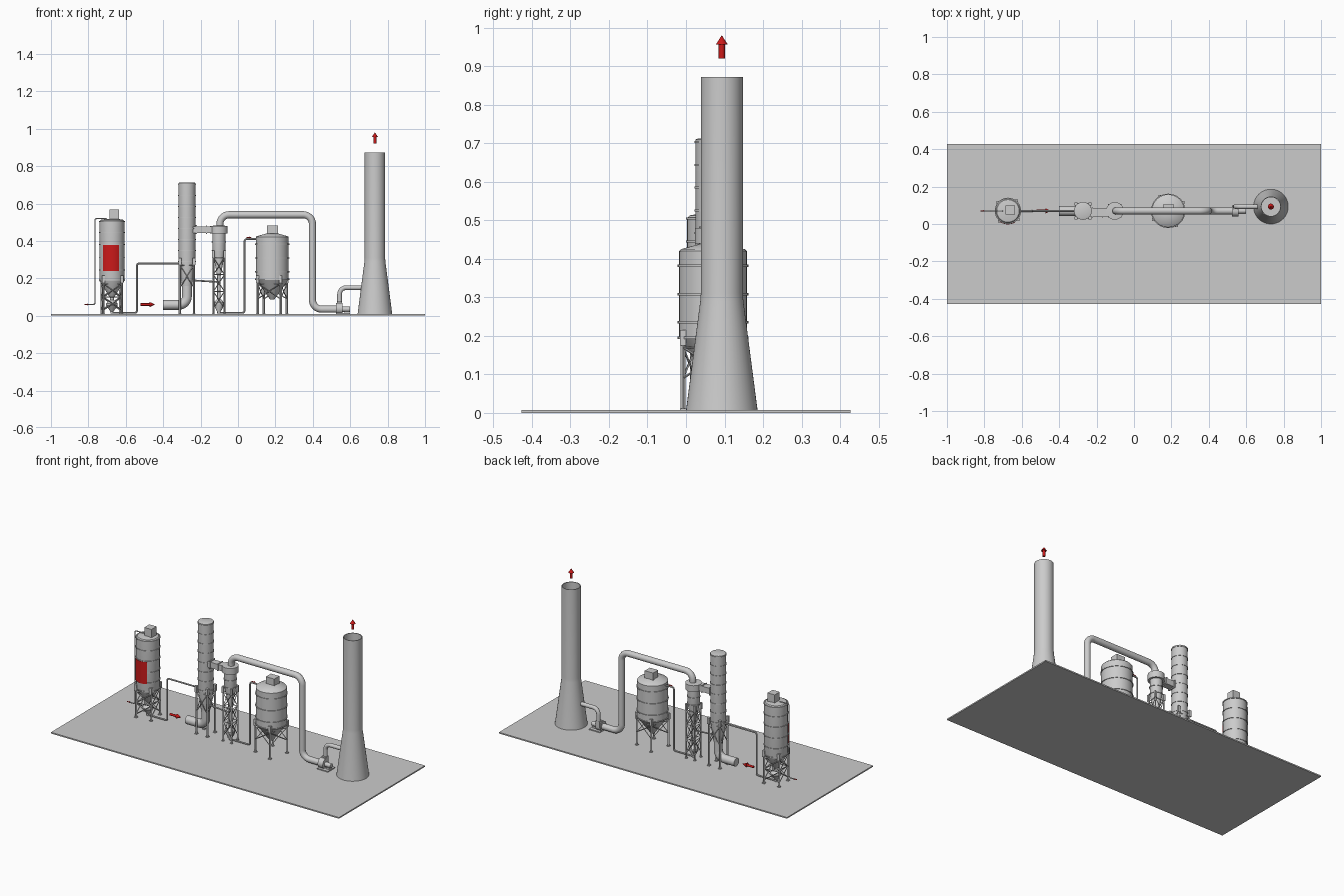
import bpy, bmesh
from math import sin, cos, pi, radians
from mathutils import Vector

if "Cube" in bpy.data.objects:
    bpy.data.objects.remove(bpy.data.objects["Cube"])

Y = 0.07  # common process line
red = bpy.data.materials.new("red")
red.diffuse_color = (0.6, 0.01, 0.01, 1)
red.use_nodes = True
red.node_tree.nodes["Principled BSDF"].inputs["Base Color"].default_value = red.diffuse_color


def finish(name, bm, mat=None):
    me = bpy.data.meshes.new(name)
    bmesh.ops.recalc_face_normals(bm, faces=bm.faces)
    bm.to_mesh(me)
    bm.free()
    ob = bpy.data.objects.new(name, me)
    bpy.context.collection.objects.link(ob)
    if mat:
        me.materials.append(mat)
    return ob


def lathe(name, prof, x, y=Y, n=40, mat=None, axis='Z', z=0):
    """Revolve (radius, height) points; axis X lays the part along x."""
    bm = bmesh.new()
    rings = []
    for r, h in prof:
        ring = []
        for i in range(n):
            a = 2 * pi * i / n
            p = (r * cos(a), r * sin(a), h)
            if axis == 'X':
                p = (p[2], p[0], p[1])
            ring.append(bm.verts.new((p[0] + x, p[1] + y, p[2] + z)))
        rings.append(ring)
    for a, b in zip(rings, rings[1:]):
        for i in range(n):
            j = (i + 1) % n
            bm.faces.new((a[i], a[j], b[j], b[i]))
    bm.faces.new(rings[0])
    bm.faces.new(rings[-1])
    return finish(name, bm, mat)


def boxes(name, items, mat=None):
    """Boxes given as (x0, x1, y0, y1, z0, z1)."""
    bm = bmesh.new()
    for x0, x1, y0, y1, z0, z1 in items:
        vs = bmesh.ops.create_cube(bm, size=1)['verts']
        bmesh.ops.scale(bm, verts=vs, vec=(x1 - x0, y1 - y0, z1 - z0))
        bmesh.ops.translate(bm, verts=vs, vec=((x0 + x1) / 2, (y0 + y1) / 2, (z0 + z1) / 2))
    return finish(name, bm, mat)


def fillet(pts, r):
    pts = [Vector(p) for p in pts]
    out = [pts[0]]
    for a, b, c in zip(pts, pts[1:], pts[2:]):
        p, q = b + (a - b).normalized() * r, b + (c - b).normalized() * r
        centre = p + q - b
        for i in range(9):
            t = pi / 2 * i / 8
            out.append(centre + (b - q) * cos(t) + (b - p) * sin(t))
    return out + [pts[-1]]


def pipe(name, paths, r, bend=0, res=4):
    """Tubes swept along polylines with rounded right-angle bends."""
    cu = bpy.data.curves.new(name, 'CURVE')
    cu.dimensions = '3D'
    cu.bevel_depth, cu.bevel_resolution, cu.use_fill_caps = r, res, True
    for pts in paths:
        pts = fillet(pts, bend) if bend else pts
        sp = cu.splines.new('POLY')
        sp.points.add(len(pts) - 1)
        for sp_pt, p in zip(sp.points, pts):
            sp_pt.co = (*p, 1)
    tmp = bpy.data.objects.new(name + "_curve", cu)
    bpy.context.collection.objects.link(tmp)
    bpy.context.view_layer.update()
    dg = bpy.context.evaluated_depsgraph_get()
    me = bpy.data.meshes.new_from_object(tmp.evaluated_get(dg))
    bpy.data.objects.remove(tmp)
    ob = bpy.data.objects.new(name, me)
    bpy.context.collection.objects.link(ob)


def rings(name, x, r, heights, t=0.003):
    for i, h in enumerate(heights):
        lathe(f"{name}_{i + 1}", [(r - t, h - t), (r + t, h - t), (r + t, h + t), (r - t, h + t)], x)


def stand(name, x, r, top, braces, rot=45, w=0.005):
    """Four legs with feet, top brackets and crossed braces."""
    p = [(x + r * cos(radians(rot + 90 * i)), Y + r * sin(radians(rot + 90 * i))) for i in range(4)]
    pipe(name + "_legs", [[(*q, 0.006), (*q, top)] for q in p], w * 1.25, res=0)
    bars = []
    for a, b in zip(p, p[1:] + p[:1]):
        for z0, z1 in braces:
            bars += [[(*a, z0), (*b, z1)], [(*b, z0), (*a, z1)], [(*a, z1), (*b, z1)]]
    pipe(name + "_braces", bars, w * 0.6, res=0)
    s = w * 1.6
    boxes(name + "_brackets", [(a - s, a + s, b - s, b + s, z0, z1)
                               for a, b in p for z0, z1 in ((0.006, 0.012), (top - 0.04, top))])


def arrow(name, axis, x, y, z, length, r):
    lathe(name, [(r * .5, 0), (r * .5, length * .6), (r, length * .6), (r * .02, length)],
          x, y, 16, red, axis, z)


boxes("base_plate", [(-1, 1, -0.427, 0.427, 0, 0.008)])

# Storage silo with fill window
SX = -0.674
lathe("storage_silo", [(0.01, 0.095), (0.066, 0.185), (0.067, 0.19), (0.067, 0.505), (0.06, 0.513), (0.03, 0.518)], SX)
lathe("storage_feeder", [(0.01, 0.1), (0.01, 0.085), (0.031, 0.065), (0.031, 0.055), (0.008, 0.022), (0.008, 0.012)], SX, n=24)
rings("storage_ring", SX, 0.068, (0.19, 0.245, 0.31, 0.38, 0.445, 0.505), 0.0025)
boxes("storage_filter_box", [(SX - 0.012, SX + 0.038, Y - 0.02, Y + 0.03, 0.51, 0.568)])
stand("storage_stand", SX, 0.07, 0.215, [(0.03, 0.1), (0.1, 0.17)], 50)
bm = bmesh.new()
cols = []
for i in range(15):
    a = radians(-43 + 74 * i / 14)
    cols.append([bm.verts.new((SX + r * sin(a), Y - r * cos(a), z))
                 for r, z in ((0.066, 0.24), (0.072, 0.24), (0.072, 0.378), (0.066, 0.378))])
for a, b in zip(cols, cols[1:]):
    for i in range(4):
        bm.faces.new((a[i], a[(i + 1) % 4], b[(i + 1) % 4], b[i]))
bm.faces.new(cols[0])
bm.faces.new(cols[-1])
finish("red_panel", bm, red)
pipe("storage_fill_pipe", [[(-0.80, Y, 0.06), (-0.765, Y, 0.06), (-0.765, Y, 0.52), (-0.70, Y, 0.52), (-0.70, Y, 0.50)]], 0.0035, 0.01, 2)
arrow("fill_arrow", 'X', -0.82, Y, 0.06, 0.025, 0.005)
pipe("dosing_pipe", [[(SX, Y, 0.016), (-0.54, Y, 0.016), (-0.54, Y, 0.28), (-0.29, Y, 0.28)]], 0.005, 0.012, 2)

# Reactor tower and gas inlet
TX = -0.273
lathe("reactor_tower", [(0.028, 0.16), (0.045, 0.285), (0.045, 0.71), (0.04, 0.712)], TX)
rings("tower_ring", TX, 0.045, [0.29 + 0.059 * i for i in range(8)], 0.0025)
pipe("gas_inlet_duct", [[(-0.40, Y, 0.058), (TX, Y, 0.058), (TX, Y, 0.18)]], 0.026, 0.045, 6)
stand("tower_stand", TX, 0.054, 0.31, [(0.15, 0.27)])
arrow("inlet_arrow", 'X', -0.52, Y, 0.06, 0.077, 0.014)
pipe("return_pipe", [[(TX + 0.02, Y, 0.19), (-0.10, Y, 0.18)]], 0.0045, res=2)

# Cyclone separator
CX = -0.102
boxes("crossover_duct", [(-0.24, -0.10, Y - 0.03, Y + 0.012, 0.442, 0.478),
                         (-0.226, -0.220, Y - 0.036, Y + 0.018, 0.436, 0.484),
                         (-0.170, -0.165, Y - 0.034, Y + 0.016, 0.438, 0.482)])
lathe("cyclone_body", [(0.009, 0.085), (0.009, 0.21), (0.035, 0.35), (0.035, 0.44), (0.047, 0.44),
                       (0.047, 0.48), (0.02, 0.482)], CX)
lathe("cyclone_hopper", [(0.01, 0.09), (0.027, 0.07), (0.027, 0.055), (0.009, 0.02), (0.009, 0.012)], CX, n=24)
rings("cyclone_ring", CX, 0.036, (0.35, 0.395), 0.0025)
stand("cyclone_stand", CX, 0.042, 0.35, [(0.04, 0.13), (0.13, 0.22), (0.22, 0.31)], w=0.004)
pipe("transfer_pipe", [[(CX, Y, 0.016), (0.035, Y, 0.016), (0.035, Y, 0.41), (0.12, Y, 0.41)]], 0.005, 0.012, 2)
arrow("transfer_arrow", 'X', 0.045, Y, 0.418, 0.028, 0.005)

# Product silo
PX = 0.183
lathe("product_silo", [(0.012, 0.088), (0.085, 0.19), (0.088, 0.195), (0.088, 0.42), (0.083, 0.425), (0.03, 0.44)], PX)
rings("product_ring", PX, 0.089, (0.195, 0.235, 0.308, 0.382), 0.003)
boxes("product_filter_box", [(PX - 0.028, PX + 0.03, Y - 0.015, Y + 0.035, 0.42, 0.482)])
stand("product_stand", PX, 0.09, 0.215, [(0.09, 0.17)], 30)

# Clean gas duct, fan and chimney
pipe("clean_gas_duct", [[(CX + 0.005, Y, 0.47), (CX + 0.005, Y, 0.54), (0.398, Y, 0.54), (0.398, Y, 0.035),
                         (0.55, Y, 0.035)]], 0.019, 0.05, 6)
lathe("fan_housing", [(0.03, 0.525), (0.03, 0.56)], 0, Y, 28, None, 'X', 0.038)
lathe("fan_motor", [(0.014, 0.56), (0.014, 0.60)], 0, Y, 20, None, 'X', 0.035)
boxes("fan_base", [(0.525, 0.60, Y - 0.035, Y + 0.035, 0.006, 0.014),
                   (0.57, 0.595, Y - 0.013, Y + 0.013, 0.012, 0.024),
                   (0.528, 0.557, Y + 0.002, Y + 0.032, 0.035, 0.075)])
pipe("fan_outlet_duct", [[(0.543, 0.093, 0.05), (0.543, 0.093, 0.15), (0.69, 0.093, 0.15)]], 0.0125, 0.035, 5)
lathe("chimney", [(0.093, 0.006), (0.056, 0.29), (0.0545, 0.31), (0.0545, 0.872), (0.05, 0.872), (0.05, 0.3)],
      0.732, 0.093, 48)
arrow("outlet_arrow", 'Z', 0.732, 0.093, 0.92, 0.06, 0.016)

# Smooth shading with sharp edges kept
for ob in bpy.data.objects:
    ob.select_set(True)
    bpy.context.view_layer.objects.active = ob
bpy.ops.object.shade_smooth_by_angle(angle=radians(30))
